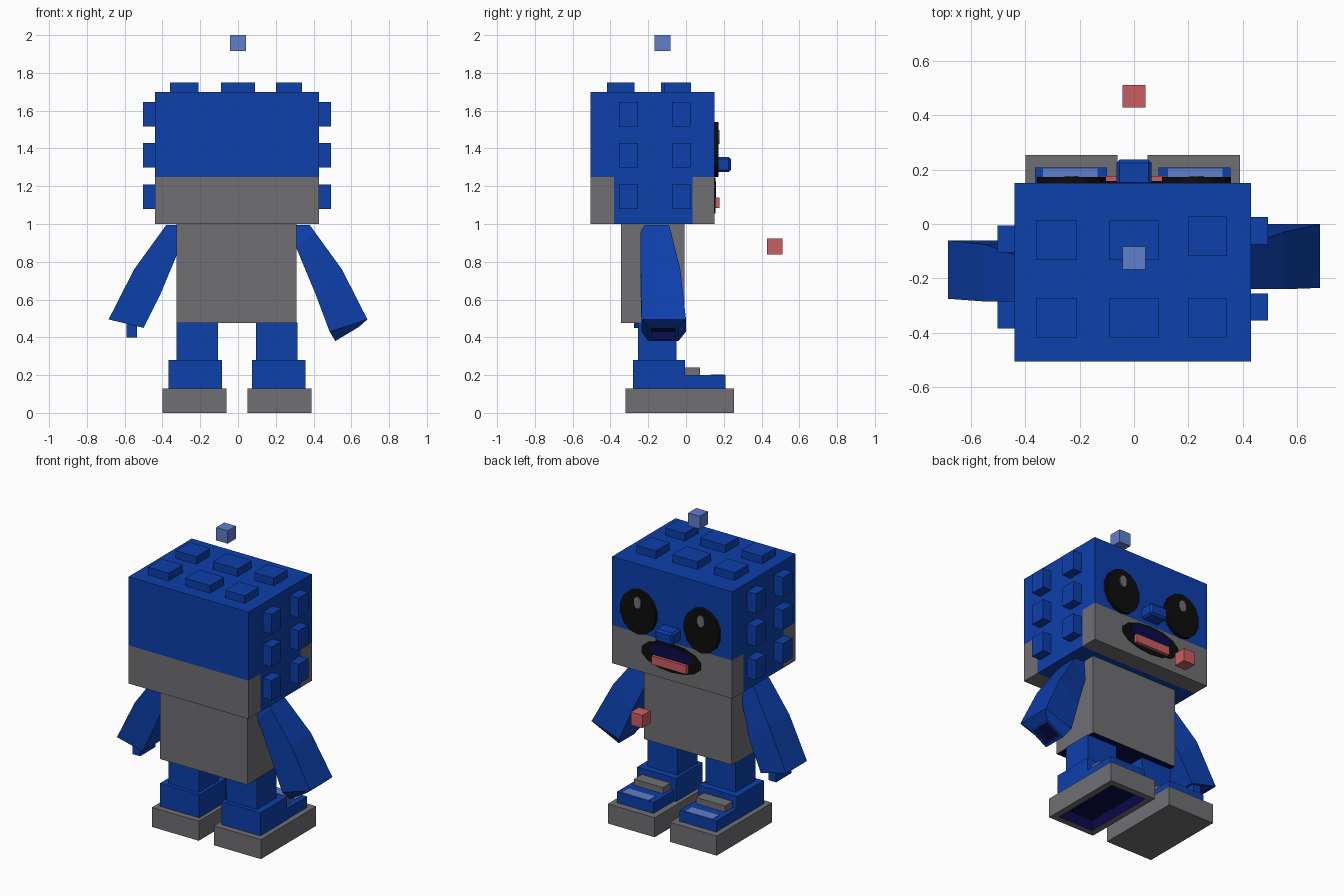
import bpy, bmesh, math
from mathutils import Vector

if "Cube" in bpy.data.objects:
    bpy.data.objects.remove(bpy.data.objects["Cube"], do_unlink=True)


def colour(name, r, g, b):
    m = bpy.data.materials.new(name)
    m.use_nodes = True
    m.diffuse_color = (r, g, b, 1)
    bsdf = m.node_tree.nodes["Principled BSDF"]
    bsdf.inputs["Base Color"].default_value = (r, g, b, 1)
    bsdf.inputs["Roughness"].default_value = 0.8
    return m


BLUE = colour("blue", 0.004, 0.05, 0.41)
GREY = colour("grey", 0.16, 0.162, 0.175)
NAVY = colour("navy", 0.003, 0.003, 0.07)
BLACK = colour("black", 0.004, 0.004, 0.004)
RED = colour("coral red", 0.6, 0.11, 0.115)
SKY = colour("light blue", 0.115, 0.21, 0.6)


def finish(name, bm, *mats):
    bmesh.ops.recalc_face_normals(bm, faces=bm.faces)
    mesh = bpy.data.meshes.new(name)
    bm.to_mesh(mesh)
    bm.free()
    for m in mats:
        mesh.materials.append(m)
    ob = bpy.data.objects.new(name, mesh)
    bpy.context.collection.objects.link(ob)
    return ob


def box_mesh(x, y, z):
    bm = bmesh.new()
    bmesh.ops.create_cube(bm, size=1)
    for v in bm.verts:
        v.co = [(a + b) / 2 + c * (b - a) for c, (a, b) in zip(v.co, (x, y, z))]
    return bm


def box(name, x, y, z, mat):
    return finish(name, box_mesh(x, y, z), mat)


def hollow_end(bm, face, rim, depth):
    """Sink a navy recess into one face, leaving a rim."""
    bmesh.ops.recalc_face_normals(bm, faces=bm.faces)
    bm.normal_update()
    n = face.normal.copy()
    bmesh.ops.inset_region(bm, faces=[face], thickness=rim)
    walls = bmesh.ops.extrude_discrete_faces(bm, faces=[face])["faces"]
    floor = walls[0]
    bmesh.ops.translate(bm, verts=floor.verts, vec=-n * depth)
    floor.material_index = 1
    for e in floor.edges:
        for f in e.link_faces:
            f.material_index = 1


def lowest(bm):
    return min(bm.faces, key=lambda f: f.calc_center_median().z)


def oval(name, x, z, rx, rz, y0, y1, mat, sides=14):
    """Flat oval prism on the face."""
    bm = bmesh.new()
    ring = [bm.verts.new((x + rx * math.cos(t), y0, z + rz * math.sin(t)))
            for t in (math.tau * (i + 0.5) / sides for i in range(sides))]
    base = bm.faces.new(ring)
    top = bmesh.ops.extrude_face_region(bm, geom=[base])["geom"]
    verts = [g for g in top if isinstance(g, bmesh.types.BMVert)]
    bmesh.ops.translate(bm, verts=verts, vec=(0, y1 - y0, 0))
    return finish(name, bm, mat)


# Head with grey jaw that wraps round both ends
bm = box_mesh((-0.44, 0.43), (-0.505, 0.15), (1.0, 1.7))
for co, no in (((0, 0, 1.25), (0, 0, 1)), ((0, -0.38, 0), (0, 1, 0)),
               ((0, 0.035, 0), (0, 1, 0))):
    geom = bm.verts[:] + bm.edges[:] + bm.faces[:]
    bmesh.ops.bisect_plane(bm, geom=geom, plane_co=co, plane_no=no)
for f in bm.faces:
    c = f.calc_center_median()
    f.material_index = int(c.z < 1.25 and not -0.38 < c.y < 0.035)
finish("head", bm, BLUE, GREY)

# Studs on the top of the head
for i, (x, w, dy) in enumerate(((-0.285, 0.075, 0), (0, 0.09, 0), (0.27, 0.07, 0.015))):
    for j, y in enumerate((-0.345, -0.06 + dy)):
        box(f"top_stud_{i}_{j}", (x - w, x + w), (y - 0.072, y + 0.072),
            (1.69, 1.75), BLUE)

# Studs on the sides of the head
for side, xr, dy in (("left", (0.42, 0.492), 0), ("right", (-0.503, -0.43), -0.03)):
    for i, y in enumerate((-0.305, -0.025)):
        for j, z in enumerate((1.145, 1.365, 1.58)):
            box(f"{side}_stud_{i}_{j}", xr, (y + dy - 0.05, y + dy + 0.05),
                (z - 0.065, z + 0.065), BLUE)

# Face: eyes, glints, nose, mouth, tongue
for s, side in ((1, "left"), (-1, "right")):
    oval(f"{side}_eye", s * 0.23, 1.395, 0.13, 0.145, 0.145, 0.172, BLACK)
    oval(f"{side}_eye_glint", s * 0.23, 1.46, 0.027, 0.04, 0.17, 0.177, GREY, 8)
oval("mouth", 0, 1.15, 0.22, 0.095, 0.148, 0.155, BLACK)
oval("mouth_inside", 0, 1.175, 0.16, 0.05, 0.152, 0.158, NAVY)
box("tongue", (-0.125, 0.125), (0.14, 0.177), (1.085, 1.14), RED)
nose = box("nose", (-0.065, 0.065), (0.14, 0.237), (1.275, 1.355), BLUE)
bev = nose.modifiers.new("soft", "BEVEL")
bev.width = 0.012
bev.segments = 1

# Torso, dark underneath
bm = box_mesh((-0.325, 0.31), (-0.345, -0.008), (0.475, 1.0))
lowest(bm).material_index = 1
finish("torso", bm, GREY, NAVY)


# Arms: lofted quads from shoulder to hand, open at the end
def arm(name, s, dy, sections):
    bm = bmesh.new()
    rings = []
    for (xo, zo), (xi, zi), y0, y1 in sections:
        rings.append([bm.verts.new((s * x, y + dy, z)) for x, y, z in
                      ((xo, y0, zo), (xo, y1, zo), (xi, y1, zi), (xi, y0, zi))])
    for a, b in zip(rings, rings[1:]):
        for i in range(4):
            k = (i + 1) % 4
            bm.faces.new((a[i], a[k], b[k], b[i]))
    bm.faces.new(rings[0])
    end = bm.faces.new(rings[-1])
    hollow_end(bm, end, 0.025, 0.05)
    return finish(name, bm, BLUE, NAVY)


upper = [((0.38, 0.995), (0.30, 0.995), -0.22, -0.09),
         ((0.405, 0.96), (0.31, 0.87), -0.24, -0.08),
         ((0.55, 0.76), (0.41, 0.63), -0.24, -0.03)]
arm("left_arm", 1, 0, upper + [((0.685, 0.495), (0.485, 0.43), -0.235, 0.0),
                               ((0.64, 0.455), (0.515, 0.38), -0.20, -0.04)])
arm("right_arm", -1, -0.045, upper + [((0.685, 0.495), (0.50, 0.45), -0.23, -0.015)])
box("right_finger", (-0.59, -0.535), (-0.25, -0.09), (0.40, 0.48), BLUE)

# Legs, boots and soles
for s, side in ((1, "left"), (-1, "right")):
    def span(a, b):
        return tuple(sorted((s * a - 0.005, s * b - 0.005)))
    box(f"{side}_leg", span(0.1, 0.32), (-0.255, -0.05), (0.27, 0.478), BLUE)
    box(f"{side}_boot_cuff", span(0.08, 0.363), (-0.28, -0.005), (0.12, 0.28), BLUE)
    box(f"{side}_boot_toe", span(0.095, 0.36), (-0.02, 0.208), (0.12, 0.20), BLUE)
    box(f"{side}_boot_strap", span(0.12, 0.33), (-0.01, 0.075), (0.195, 0.24), GREY)
    box(f"{side}_toe_cap", span(0.13, 0.33), (0.13, 0.205), (0.198, 0.204), SKY)
    bm = box_mesh(span(0.055, 0.395), (-0.32, 0.253), (0, 0.128))
    if s > 0:
        hollow_end(bm, lowest(bm), 0.06, 0.07)
    finish(f"{side}_sole", bm, GREY, NAVY)

# Floating cubes above the head and before the chest
for name, c, mat in (("blue_cube", (0, -0.125, 1.958), SKY),
                     ("red_cube", (0, 0.47, 0.88), RED)):
    box(name, *[(v - 0.042, v + 0.042) for v in c], mat)
